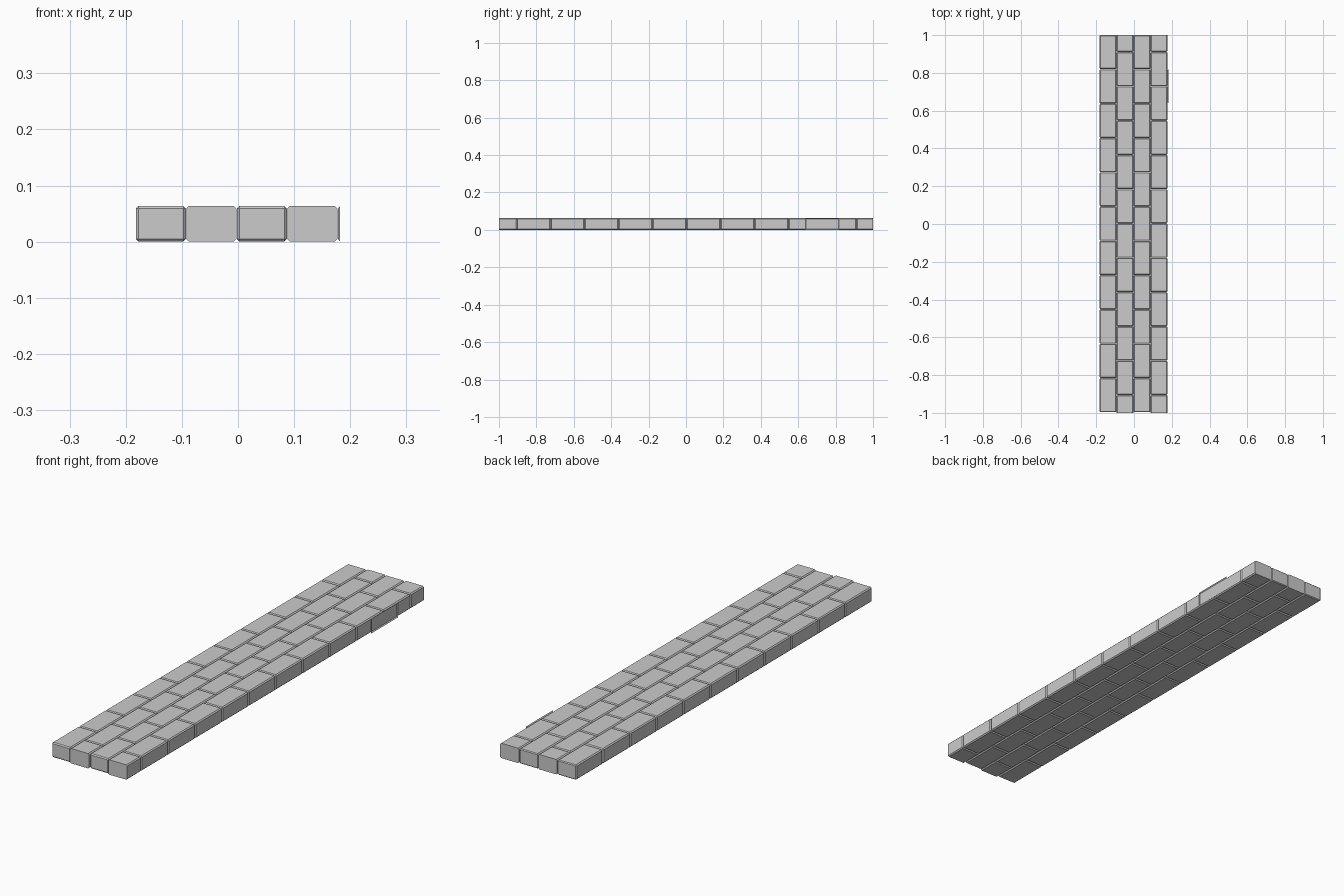
import bpy, bmesh
from mathutils import Matrix

if "Cube" in bpy.data.objects:
    bpy.data.objects.remove(bpy.data.objects["Cube"])

PITCH_X, PITCH_Y, H = 0.09, 0.1816, 0.0635   # brick spacing and height
GAP, CH = 0.001, 0.0045                      # joint gap and chamfer
X0, Y0, Y1 = -0.1825, -1.0, 1.0              # left edge, trimmed ends


def brick(name, x, y):
    """Chamfered brick with its low corner at x, y; trimmed flat at the path ends."""
    bm = bmesh.new()
    bmesh.ops.create_cube(bm, size=1)
    size = (PITCH_X - GAP, PITCH_Y - GAP, H)
    bmesh.ops.scale(bm, vec=size, verts=bm.verts)
    bmesh.ops.bevel(bm, geom=bm.edges[:], offset=CH, segments=1,
                    affect='EDGES', offset_type='OFFSET')
    bmesh.ops.translate(bm, vec=(x + PITCH_X / 2, y + PITCH_Y / 2, H / 2), verts=bm.verts)
    for lim, s in ((Y0, -1), (Y1, 1)):
        if any((v.co.y - lim) * s > 1e-5 for v in bm.verts):
            cut = bmesh.ops.bisect_plane(
                bm, geom=bm.verts[:] + bm.edges[:] + bm.faces[:], dist=1e-6,
                plane_co=(0, lim, 0), plane_no=(0, s, 0), clear_outer=True)
            edges = [e for e in cut['geom_cut'] if isinstance(e, bmesh.types.BMEdge)]
            bmesh.ops.contextual_create(bm, geom=edges)
    bmesh.ops.recalc_face_normals(bm, faces=bm.faces[:])
    finish(name, bm)


def finish(name, bm):
    me = bpy.data.meshes.new(name)
    bm.to_mesh(me)
    bm.free()
    bpy.context.collection.objects.link(bpy.data.objects.new(name, me))


# four columns in running bond, odd columns shifted half a brick
for c in range(4):
    shift = PITCH_Y / 2 if c % 2 else 0
    first = Y0 + 0.004 - shift
    if not c % 2:
        first = Y0 + 0.003
    n = 12 if c % 2 else 11
    for r in range(n):
        y = first + r * PITCH_Y
        # the last brick of the full columns runs past the trimmed end
        if r == 10 and not c % 2:
            y += 0.001
        brick(f"brick_{c + 1}_{r + 1}", X0 + c * PITCH_X, y)

# thin leftover edge strip of a neighbouring brick on the right side
bm = bmesh.new()
xa, xb = X0 + 4 * PITCH_X + GAP / 2, 0.182
ya = Y0 + 0.003 + 9 * PITCH_Y + GAP
yb = ya + PITCH_Y - GAP
rings = []
for x, i in ((xa, CH), (xb, 0.0005)):
    rings.append([bm.verts.new((x, y, z)) for y, z in
                  ((ya + i, i), (yb - i, i), (yb - i, H - i), (ya + i, H - i))])
bm.faces.new(rings[0])
for k in range(4):
    j = (k + 1) % 4
    bm.faces.new((rings[0][k], rings[0][j], rings[1][j], rings[1][k]))
finish("edge_strip", bm)
